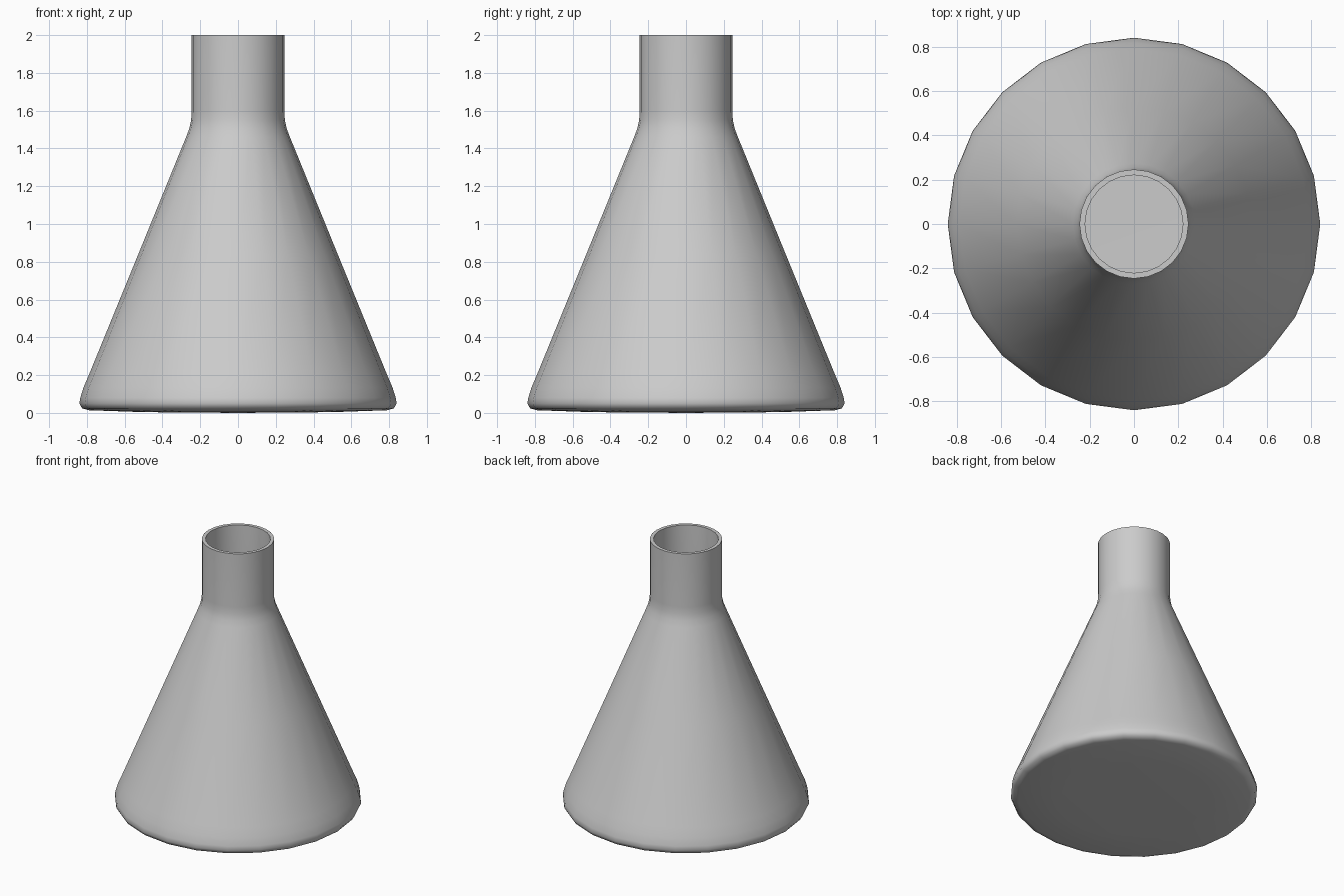
import bpy, bmesh, math

if "Cube" in bpy.data.objects:
    bpy.data.objects.remove(bpy.data.objects["Cube"])

SIDES = 24
WALL = 0.025

# Outer profile (radius, height), from base rim up to the mouth
profile = [(0.5, 0.004), (0.79, 0.014), (0.825, 0.024), (0.84, 0.05),
           (0.835, 0.08), (0.818, 0.135), (0.79, 0.2), (0.53, 0.835),
           (0.275, 1.46), (0.258, 1.505), (0.248, 1.55), (0.246, 1.6), (0.246, 2.0)]

# Flask shell: lathed rings closed by a slightly domed base
bm = bmesh.new()
rings = [[bm.verts.new((r * math.cos(2 * math.pi * i / SIDES),
                        r * math.sin(2 * math.pi * i / SIDES), z))
          for i in range(SIDES)] for r, z in profile]
centre = bm.verts.new((0, 0, 0))
for i in range(SIDES):
    j = (i + 1) % SIDES
    bm.faces.new((centre, rings[0][j], rings[0][i]))
    for low, high in zip(rings, rings[1:]):
        bm.faces.new((low[i], low[j], high[j], high[i]))
bmesh.ops.recalc_face_normals(bm, faces=bm.faces)
mesh = bpy.data.meshes.new("flask")
bm.to_mesh(mesh)
bm.free()
flask = bpy.data.objects.new("flask", mesh)
bpy.context.collection.objects.link(flask)

# Wall thickness inwards, leaving a flat lip at the mouth
shell = flask.modifiers.new("wall", 'SOLIDIFY')
shell.thickness = WALL
shell.offset = -1
shell.use_even_offset = True
bpy.context.view_layer.objects.active = flask
flask.select_set(True)
bpy.ops.object.modifier_apply(modifier=shell.name)

# Smooth body with a crisp lip
bpy.ops.object.shade_smooth_by_angle(angle=math.radians(60))
